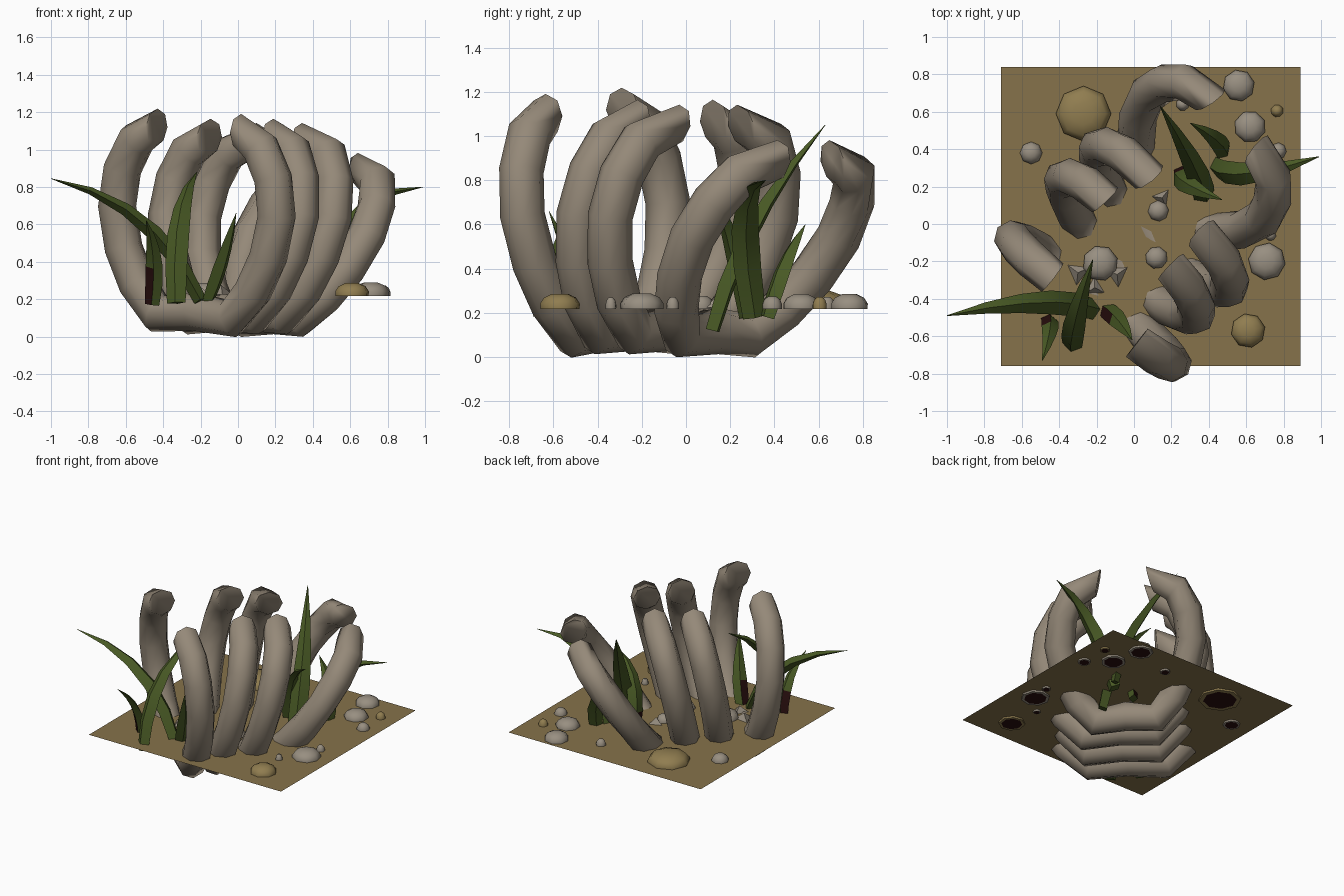
import bpy, bmesh, math
from mathutils import Vector

if "Cube" in bpy.data.objects:
    bpy.data.objects.remove(bpy.data.objects["Cube"])


def material(name, rgb):
    m = bpy.data.materials.new(name)
    m.diffuse_color = (*rgb, 1)
    m.use_nodes = True
    m.node_tree.nodes["Principled BSDF"].inputs["Base Color"].default_value = m.diffuse_color
    return m


BONE = material("bone", (0.30, 0.25, 0.19))
STONE = material("grey_stone", (0.315, 0.275, 0.22))
TAN = material("tan_stone", (0.28, 0.205, 0.08))
SAND = material("sand", (0.24, 0.17, 0.07))
GRASS = material("grass", (0.065, 0.10, 0.018))
MAROON = material("dark_maroon", (0.02, 0.004, 0.004))
GROUND_Z = 0.23


def make(name, bm, mats, smooth=50):
    me = bpy.data.meshes.new(name)
    bm.to_mesh(me)
    bm.free()
    ob = bpy.data.objects.new(name, me)
    bpy.context.collection.objects.link(ob)
    for m in mats:
        me.materials.append(m)
    bpy.context.view_layer.objects.active = ob
    ob.select_set(True)
    bpy.ops.object.shade_smooth_by_angle(angle=math.radians(smooth))
    ob.select_set(False)
    return ob


def skin(bm, rings, caps=(True, True)):
    """Join rings of vertices with quads and close the ends."""
    n = len(rings[0])
    for a, b in zip(rings, rings[1:]):
        for i in range(n):
            j = (i + 1) % n
            bm.faces.new((a[i], a[j], b[j], b[i]))
    for ring, cap in zip((rings[0], rings[-1]), caps):
        if cap:
            bm.faces.new(ring)
    bmesh.ops.recalc_face_normals(bm, faces=bm.faces)
    bm.normal_update()


def tube(pts, radii, side, sides=8, flat=1.0, bend=1.0):
    """Sweep an ellipse along pts; side points roughly across the path.
    bend tilts both end caps further round the curve."""
    pts = [Vector(p) for p in pts]
    segs = [(b - a).normalized() for a, b in zip(pts, pts[1:])]
    tans = [(a + b).normalized() for a, b in zip(segs, segs[1:])]
    tans = [segs[0] + bend * (segs[0] - tans[0])] + tans + [segs[-1] + bend * (segs[-1] - tans[-1])]
    bm = bmesh.new()
    rings = []
    for p, t, r in zip(pts, tans, radii):
        t = t.normalized()
        u = (side - t * side.dot(t)).normalized()
        v = t.cross(u)
        rings.append([bm.verts.new(p + u * r * math.cos(a) + v * r * flat * math.sin(a))
                      for a in (2 * math.pi * k / sides for k in range(sides))])
    skin(bm, rings)
    return bm


# Sandy ground square
bm = bmesh.new()
bm.faces.new([bm.verts.new((x, y, GROUND_Z)) for x, y in
              ((-0.71, -0.76), (0.89, -0.76), (0.89, 0.84), (-0.71, 0.84))])
make("ground", bm, [SAND])

# Four rib hoops: middle at base, middle at tips, cross direction, width, height, tip spread, drop, roll
HALF = [(0, 0.135), (0.25, 0.11), (0.39, 0.26), (0.49, 0.45), (0.54, 0.67),
        (0.51, 0.87), (0.42, 1.03)]
RIBS = [((-0.23, -0.36), (-0.21, -0.46), (0.79, -0.61), 1.00, 1.00, 0.285, 0.0, 0.05),
        ((-0.07, -0.20), (0.02, -0.05), (0.70, -0.71), 0.94, 0.96, 0.25, 0.0, 0.0),
        ((0.09, -0.04), (0.22, 0.10), (0.68, -0.73), 0.95, 0.94, 0.205, 0.0, 0.0),
        ((0.22, 0.18), (0.53, 0.53), (0.68, -0.73), 0.84, 0.79, 0.18, 0.013, 0.0)]
for k, (base, top, across, wide, high, tip, drop, roll) in enumerate(RIBS):
    base, top, across = Vector(base), Vector(top), Vector(across)
    half = HALF + [(tip / wide, 1.105)]
    full = [(-s, h) for s, h in half[:0:-1]] + half
    pts = []
    for s, h in full:
        q = base.lerp(top, (h - 0.22) / 0.88) + across * s * wide
        pts.append((q.x, q.y, 0.115 + (h - 0.115) * high - drop - roll * s))
    lean = Vector((-across.y, across.x, 0))
    bm = tube(pts, [0.095] + [0.1] * (len(pts) - 2) + [0.095], lean, 8, 1.05, 2.4)
    make(f"rib_{k + 1}", bm, [BONE], 95)

# Grass blades: root, bend, tip, half width, height of the dark underside
BLADES = [((-0.20, -0.46, 0.19), (-0.52, -0.42, 0.62), (-1.0, -0.49, 0.845), 0.064, 0),
          ((-0.33, -0.66, 0.18), (-0.31, -0.50, 0.62), (-0.22, -0.19, 0.88), 0.06, 0),
          ((-0.46, -0.50, 0.17), (-0.45, -0.57, 0.42), (-0.49, -0.73, 0.62), 0.046, 0.4),
          ((-0.16, -0.45, 0.19), (-0.08, -0.52, 0.42), (-0.01, -0.62, 0.66), 0.05, 0.4),
          ((0.43, 0.31, 0.18), (0.62, 0.27, 0.64), (0.99, 0.36, 0.80), 0.062, 0),
          ((0.38, 0.12, 0.12), (0.32, 0.31, 0.60), (0.14, 0.63, 1.05), 0.062, 0),
          ((0.48, 0.37, 0.18), (0.44, 0.45, 0.42), (0.30, 0.54, 0.60), 0.05, 0),
          ((0.24, 0.28, 0.18), (0.29, 0.21, 0.52), (0.47, 0.13, 0.70), 0.055, 0.3)]
for k, (a, b, c, w, dark) in enumerate(BLADES):
    a, b, c = Vector(a), Vector(b), Vector(c)
    ctrl = 2 * b - (a + c) / 2
    pts, rad = [], []
    for i in range(6):
        t = i / 5
        pts.append(a * (1 - t) ** 2 + ctrl * 2 * t * (1 - t) + c * t * t)
        rad.append(w * (0.85, 1.0, 1.0, 0.8, 0.48, 0.03)[i])
    d = c - a
    bm = tube(pts, rad, Vector((-d.y, d.x, 0)), 4, 0.65)
    for f in bm.faces:
        if f.calc_center_median().z < dark and f.normal.x < -0.2:
            f.material_index = 1
    make(f"grass_blade_{k + 1}", bm, [GRASS, MAROON], 35)

# Pebbles: flattened domes with a dark hollow underneath
GREY = [(-0.55, 0.38, 0.06), (0.56, 0.74, 0.085), (0.62, 0.52, 0.085), (0.71, -0.2, 0.1),
        (0.13, 0.07, 0.056), (-0.18, -0.21, 0.095), (0.12, -0.18, 0.06), (0.77, 0.39, 0.045),
        (0.58, -0.34, 0.025), (0.26, 0.64, 0.035), (0.73, -0.06, 0.03)]
YELLOW = [(-0.27, 0.59, 0.148), (0.61, -0.57, 0.092), (0.765, 0.605, 0.034)]
for label, stones, mat in (("grey_pebble", GREY, STONE), ("tan_pebble", YELLOW, TAN)):
    for k, (x, y, r) in enumerate(stones):
        bm = bmesh.new()
        h = 0.045 + 0.25 * r
        rings = []
        for f, z in ((0.78, 0), (0.98, 0), (1.0, 0.35), (0.8, 0.75), (0.4, 1.0)):
            rings.append([bm.verts.new((x + r * f * math.cos(a + k), y + r * f * math.sin(a + k),
                                        0.218 + h * z))
                          for a in (2 * math.pi * i / 8 for i in range(8))])
        skin(bm, rings)
        for f in bm.faces:
            if f.normal.z < -0.9 and len(f.verts) == 8:
                f.material_index = 1
        make(f"{label}_{k + 1}", bm, [mat, MAROON], 50)

# Flat stone shards lying among the pebbles
SHARDS = [(-0.30, -0.26, 0.075, 0.4), (-0.21, -0.34, 0.065, 1.6),
          (-0.09, -0.27, 0.075, 2.7), (0.15, 0.14, 0.06, 0.9)]
for k, (x, y, r, turn) in enumerate(SHARDS):
    bm = bmesh.new()
    top = bm.verts.new((x, y, 0.275))
    foot = [bm.verts.new((x + r * math.cos(turn + i * 2.1), y + r * math.sin(turn + i * 2.1), 0.225))
            for i in range(3)]
    for i in range(3):
        bm.faces.new((foot[i], foot[(i + 1) % 3], top))
    bm.faces.new(foot[::-1])
    make(f"shard_{k + 1}", bm, [STONE], 60)
